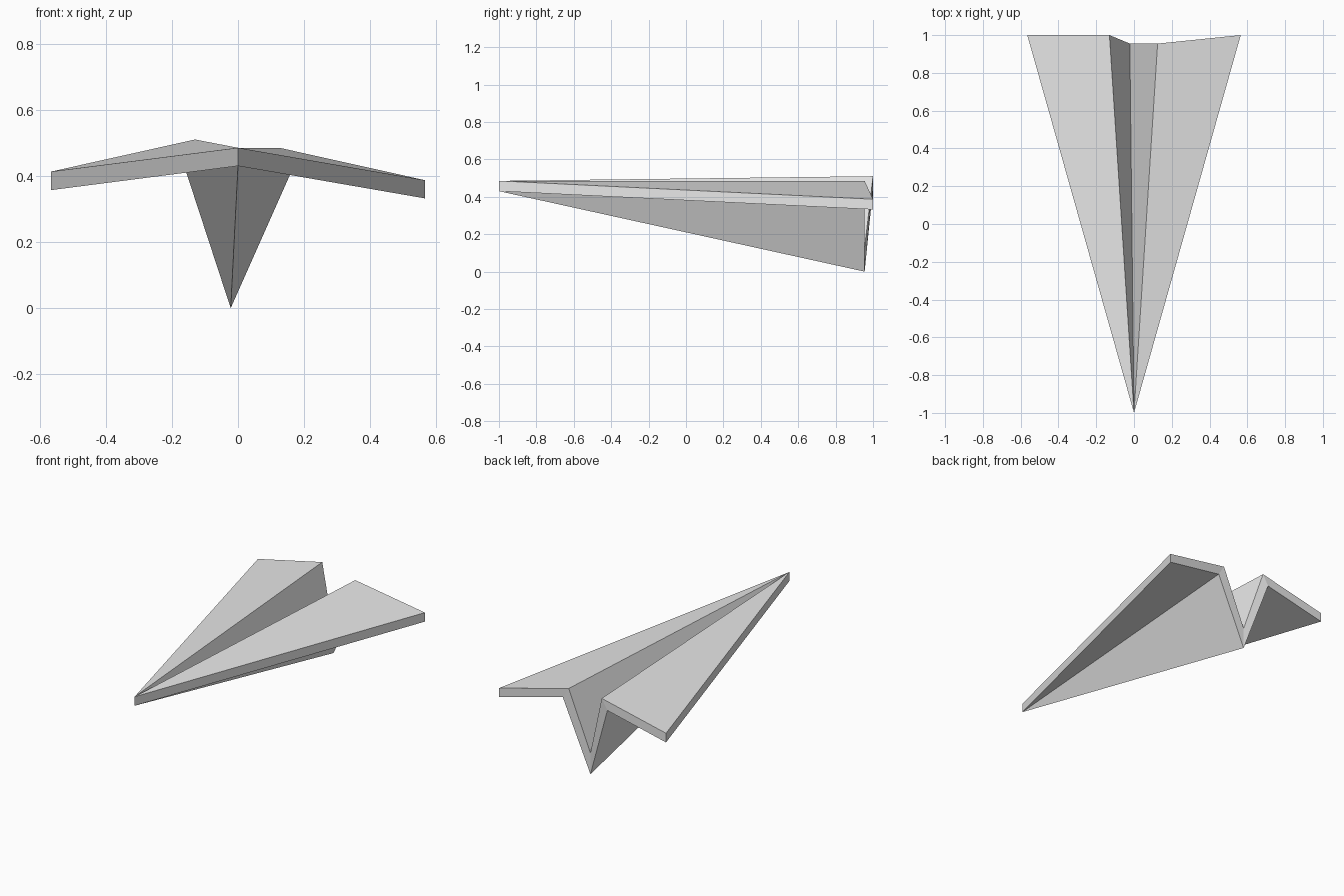
import bpy
import bmesh

cube = bpy.data.objects.get("Cube")
if cube:
    bpy.data.objects.remove(cube, do_unlink=True)

# Plain paper colour
paper = bpy.data.materials.new("paper_grey")
paper.use_nodes = True
colour = (0.8, 0.8, 0.8, 1.0)
paper.diffuse_color = colour
paper.node_tree.nodes["Principled BSDF"].inputs["Base Color"].default_value = colour

# Trailing edge fold lines from right wing tip to left wing tip:
# right tip, right fold, keel, left fold, left tip
upper_edge = [(-0.565, 1, 0.413), (-0.13, 1, 0.51), (-0.022, 0.955, 0.13),
              (0.125, 0.955, 0.485), (0.565, 1, 0.387)]
lower_edge = [(-0.565, 1, 0.357), (-0.168, 1, 0.446), (-0.022, 0.955, 0.0),
              (0.165, 0.955, 0.421), (0.565, 1, 0.332)]

bm = bmesh.new()
nose_top = bm.verts.new((0, -1, 0.485))
nose_bottom = bm.verts.new((0, -1, 0.43))
upper = [bm.verts.new(p) for p in upper_edge]
lower = [bm.verts.new(p) for p in lower_edge]

# Folded panels fan out from the nose, closed by the trailing rim
for i in range(len(upper) - 1):
    bm.faces.new((nose_top, upper[i + 1], upper[i]))
    bm.faces.new((nose_bottom, lower[i], lower[i + 1]))
    bm.faces.new((upper[i], upper[i + 1], lower[i + 1], lower[i]))

# Thin leading edges of both wings
bm.faces.new((nose_top, upper[0], lower[0], nose_bottom))
bm.faces.new((nose_bottom, lower[-1], upper[-1], nose_top))
bmesh.ops.recalc_face_normals(bm, faces=bm.faces[:])

mesh = bpy.data.meshes.new("folded_sheet")
bm.to_mesh(mesh)
bm.free()
mesh.materials.append(paper)
plane = bpy.data.objects.new("folded_paper_plane", mesh)
bpy.context.collection.objects.link(plane)
